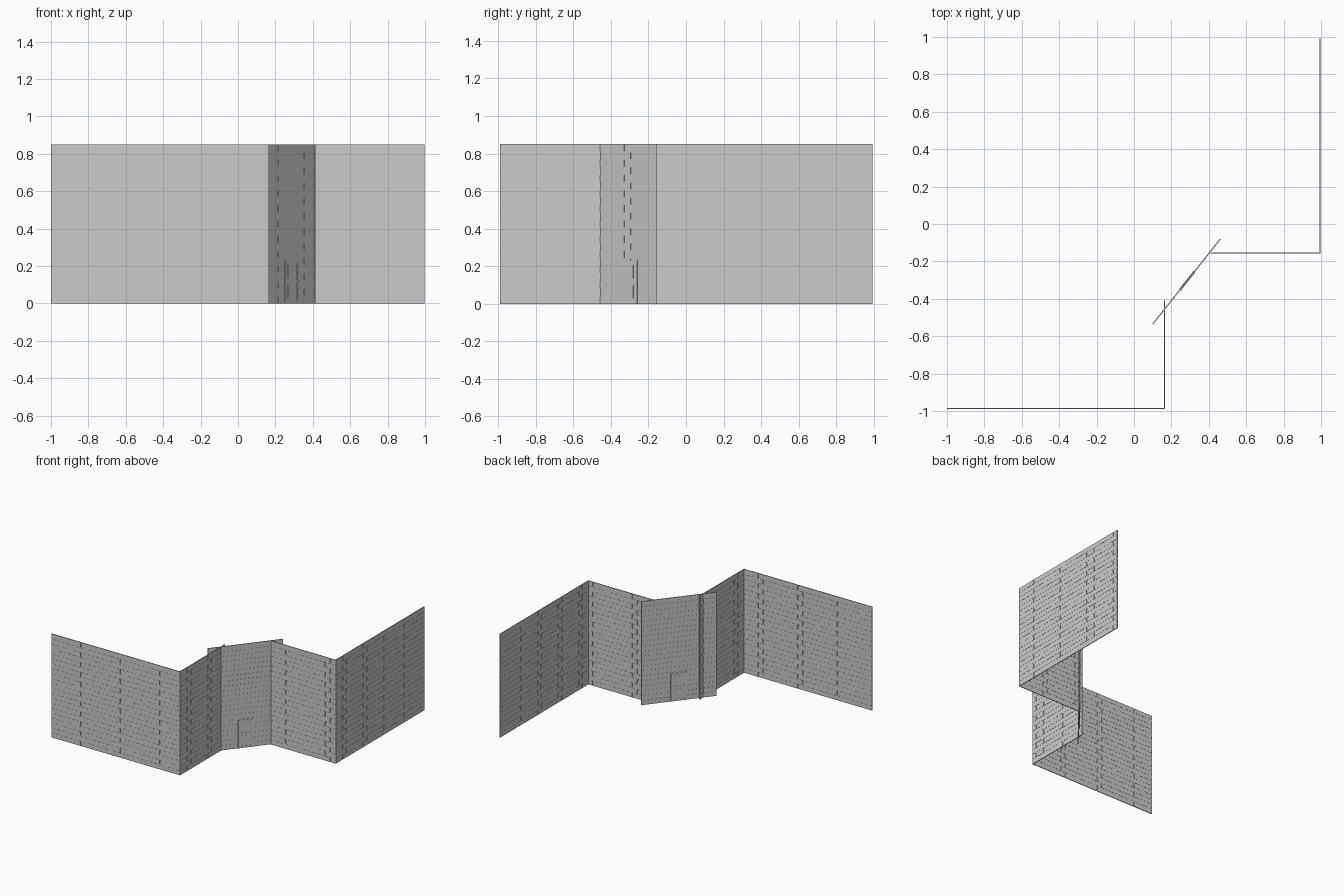
import bpy, bmesh
from math import atan2
from mathutils import Matrix, Vector

if "Cube" in bpy.data.objects:
    bpy.data.objects.remove(bpy.data.objects["Cube"])

H = 0.85          # wall height
ROWS = 21         # brick courses
GAP = 0.006       # mortar joint
CORE, BRICK = 0.0036, 0.006   # thickness of mortar core and of bricks


def box(bm, x0, x1, z0, z1, t):
    """Box centred on local y = 0 with thickness t."""
    m = (Matrix.Translation(((x0 + x1) / 2, 0, (z0 + z1) / 2))
         @ Matrix.Diagonal((x1 - x0, t, z1 - z0, 1)))
    bmesh.ops.create_cube(bm, size=1, matrix=m)


def finish(bm, name, start, end):
    """Place the mesh so its local x axis runs from start to end."""
    mesh = bpy.data.meshes.new(name)
    bm.to_mesh(mesh)
    bm.free()
    ob = bpy.data.objects.new(name, mesh)
    bpy.context.collection.objects.link(ob)
    ob.location = (start[0], start[1], 0)
    ob.rotation_euler.z = atan2(end[1] - start[1], end[0] - start[0])
    return ob


def brick_panel(name, start, end):
    """Mortar slab with six and a half bricks per course, running bond."""
    length = (Vector(end) - Vector(start)).length
    step, course = length / 6.5, H / ROWS
    bm = bmesh.new()
    box(bm, 0, length, 0, H, CORE)
    for r in range(ROWS):
        z0 = r * course + (GAP / 2 if r else 0)
        z1 = (r + 1) * course - (GAP / 2 if r < ROWS - 1 else 0)
        shift = step / 2 if r % 2 else 0
        for i in range(-1, 7):
            a = max(0, i * step + shift)
            b = min(length, (i + 1) * step + shift)
            if b - a < 0.01:
                continue
            x0 = a + (GAP / 2 if a > 0.001 else 0)
            x1 = b - (GAP / 2 if b < length - 0.001 else 0)
            box(bm, x0, x1, z0, z1, BRICK)
    return finish(bm, name, start, end)


# Wall runs, each split into equal brick panels
runs = [
    ("front_wall", (-1.0, -0.987), (0.165, -0.987), 2),
    ("inner_side_wall", (0.164, -0.987), (0.164, -0.41), 1),
    ("diagonal_wall", (0.10, -0.535), (0.462, -0.08), 1),
    ("inner_front_wall", (0.412, -0.155), (0.995, -0.155), 1),
    ("right_wall", (0.995, -0.158), (0.995, 0.993), 2),
]
for name, s, e, n in runs:
    s, e = Vector(s), Vector(e)
    for i in range(n):
        brick_panel(f"{name}_{i + 1}", s.lerp(e, i / n), s.lerp(e, (i + 1) / n))

# Small two-panel door set in the diagonal wall
W, DH, ST = 0.12, 0.23, 0.014
bm = bmesh.new()
box(bm, ST, W - ST, 0, DH - ST, 0.008)                 # recessed leaf
for x in (0, W - ST):                                  # stiles
    box(bm, x, x + ST, 0, DH, 0.014)
for z in (0.004, 0.111, DH - ST):                      # rails
    box(bm, ST, W - ST, z, z + ST, 0.012)
for z in (0.028, 0.135):                               # raised panels
    box(bm, ST + 0.012, W - ST - 0.012, z, z + 0.072, 0.0105)
s, e = Vector(runs[2][1]), Vector(runs[2][2])
d = (e - s).normalized()
mid = s.lerp(e, 0.5) + d * 0.004
finish(bm, "door", mid - d * W / 2, mid + d * W / 2)
